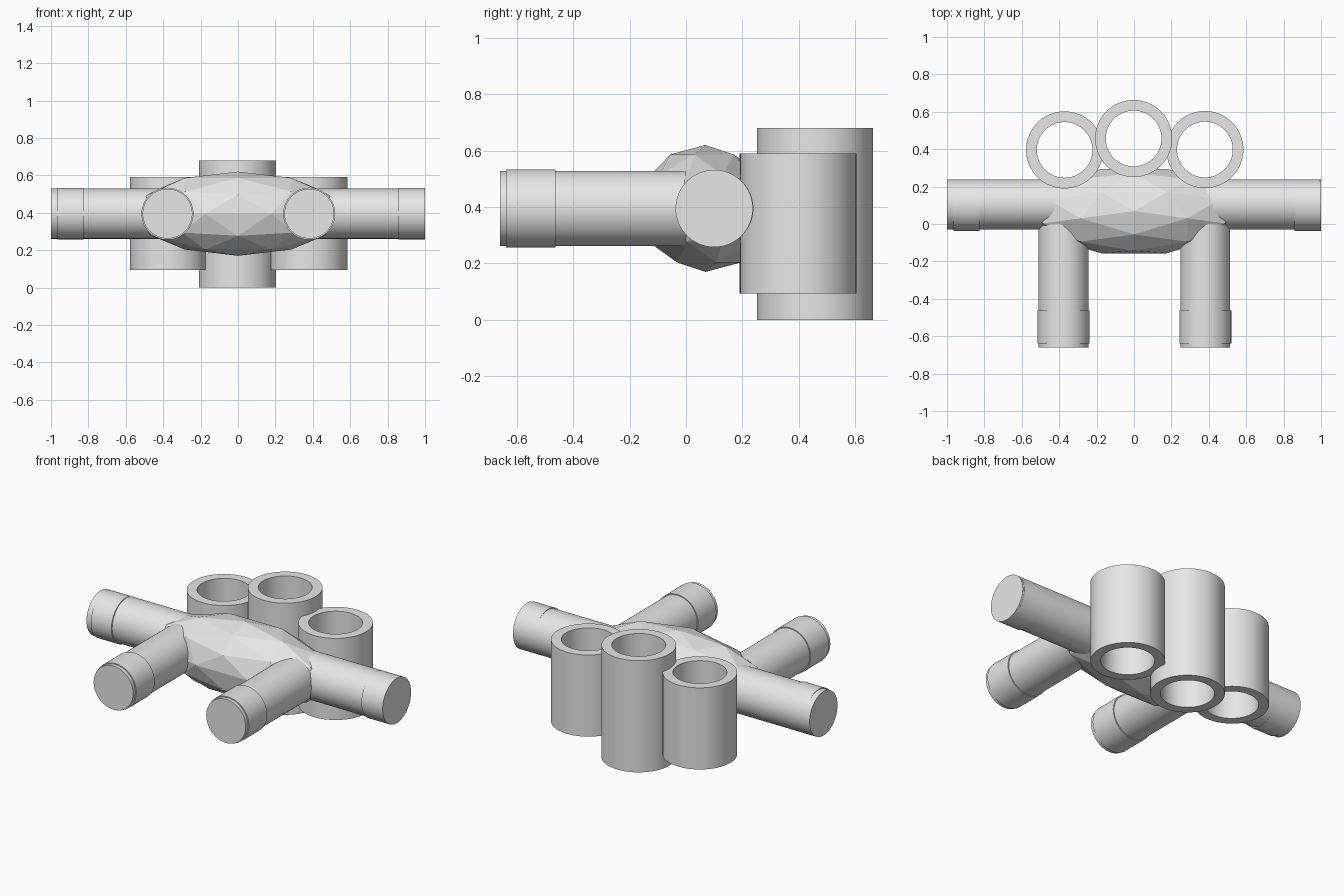
import bpy, bmesh, math
from mathutils import Matrix, Vector

if "Cube" in bpy.data.objects:
    bpy.data.objects.remove(bpy.data.objects["Cube"])

SIDES = 64
MID_Z = 0.395

grey = bpy.data.materials.new("plain_grey")
grey.use_nodes = True
grey.diffuse_color = (0.8, 0.8, 0.8, 1)
grey.node_tree.nodes["Principled BSDF"].inputs["Base Color"].default_value = (0.8, 0.8, 0.8, 1)


def finish(name, bm, smooth=True):
    bmesh.ops.recalc_face_normals(bm, faces=bm.faces[:])
    mesh = bpy.data.meshes.new(name)
    bm.to_mesh(mesh)
    bm.free()
    mesh.materials.append(grey)
    obj = bpy.data.objects.new(name, mesh)
    bpy.context.collection.objects.link(obj)
    if smooth:
        bpy.ops.object.select_all(action='DESELECT')
        obj.select_set(True)
        bpy.context.view_layer.objects.active = obj
        bpy.ops.object.shade_smooth_by_angle(angle=math.radians(30))
    return obj


def rod(name, start, end, radius):
    """Capped cylinder between two points."""
    a, b = Vector(start), Vector(end)
    turn = (b - a).to_track_quat('Z', 'Y').to_matrix().to_4x4()
    bm = bmesh.new()
    bmesh.ops.create_cone(bm, cap_ends=True, segments=SIDES, radius1=radius,
                          radius2=radius, depth=(b - a).length,
                          matrix=Matrix.Translation((a + b) / 2) @ turn)
    return finish(name, bm)


def tube(name, x, y, bottom, top, outer=0.206, inner=0.149):
    """Open upright pipe, turned from a rectangular section."""
    bm = bmesh.new()
    section = [(inner, bottom), (outer, bottom), (outer, top), (inner, top)]
    verts = [bm.verts.new((x + r, y, z)) for r, z in section]
    edges = [bm.edges.new((verts[i], verts[(i + 1) % 4])) for i in range(4)]
    bmesh.ops.spin(bm, geom=verts + edges, cent=(x, y, 0), axis=(0, 0, 1),
                   angle=math.tau, steps=SIDES)
    bmesh.ops.remove_doubles(bm, verts=bm.verts[:], dist=0.0005)
    return finish(name, bm)


# Faceted body
bm = bmesh.new()
bmesh.ops.create_icosphere(bm, subdivisions=2, radius=1)
bmesh.ops.rotate(bm, verts=bm.verts[:], matrix=Matrix.Rotation(-math.pi / 2, 3, 'Z'))
bmesh.ops.scale(bm, verts=bm.verts[:], vec=(0.57, 0.237, 0.225))
bmesh.ops.translate(bm, verts=bm.verts[:], vec=(0, 0.069, MID_Z))
finish("body", bm, smooth=False)

# Cross arm with a cuff near each end
rod("cross_arm", (-1, 0.105, MID_Z), (0.99, 0.105, MID_Z), 0.134)
rod("right_arm_cuff", (-0.965, 0.1, MID_Z), (-0.827, 0.1, MID_Z), 0.137)
rod("left_arm_cuff", (0.857, 0.1, MID_Z), (1, 0.1, MID_Z), 0.137)

# Front legs with cuffs
for side, x in (("right", -0.377), ("left", 0.381)):
    rod(side + "_leg", (x, -0.66, MID_Z), (x, 0, MID_Z), 0.133)
    rod(side + "_leg_cuff", (x, -0.638, MID_Z), (x, -0.462, MID_Z), 0.139)

# Three open tubes at the back
tube("centre_tube", -0.002, 0.457, 0, 0.68)
tube("right_tube", -0.371, 0.396, 0.093, 0.59)
tube("left_tube", 0.379, 0.398, 0.093, 0.59)
